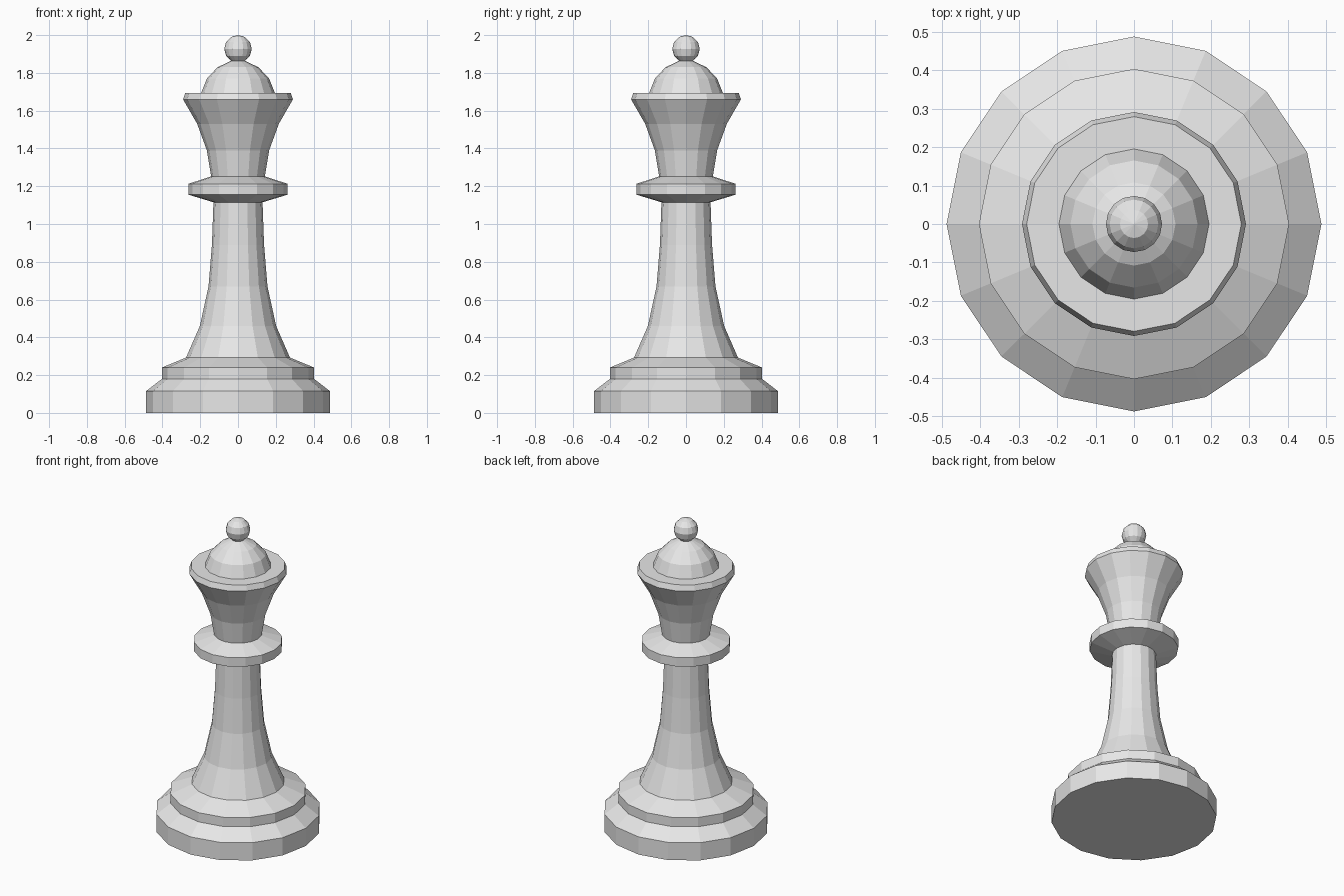
import bpy
import bmesh
from math import cos, sin, pi, radians

SIDES = 16

cube = bpy.data.objects.get("Cube")
if cube:
    bpy.data.objects.remove(cube, do_unlink=True)

# One plain grey for the whole piece
grey = bpy.data.materials.new("plain_grey")
grey.use_nodes = True
colour = (0.8, 0.8, 0.8, 1)
grey.diffuse_color = colour
grey.node_tree.nodes["Principled BSDF"].inputs["Base Color"].default_value = colour


def turned_part(name, profile):
    """Lathe a (radius, height) profile into a closed, faceted solid."""
    bm = bmesh.new()
    rings = []
    for radius, z in profile:
        if radius == 0:
            rings.append([bm.verts.new((0, 0, z))] * SIDES)
        else:
            angles = [2 * pi * i / SIDES for i in range(SIDES)]
            rings.append([bm.verts.new((radius * cos(a), radius * sin(a), z)) for a in angles])
    for low, high in zip(rings, rings[1:]):
        for i in range(SIDES):
            j = (i + 1) % SIDES
            corners = dict.fromkeys([low[i], low[j], high[j], high[i]])
            bm.faces.new(list(corners))
    for ring in (rings[0], rings[-1]):
        if ring[0] is not ring[1]:
            bm.faces.new(ring)
    bmesh.ops.recalc_face_normals(bm, faces=bm.faces)
    mesh = bpy.data.meshes.new(name)
    bm.to_mesh(mesh)
    bm.free()
    mesh.materials.append(grey)
    part = bpy.data.objects.new(name, mesh)
    bpy.context.collection.objects.link(part)
    return part


# Stepped foot
turned_part("base", [(0.487, 0), (0.487, 0.115), (0.403, 0.18),
                     (0.403, 0.24), (0.275, 0.293)])

# Flared stem
turned_part("stem", [(0.275, 0.293), (0.202, 0.46), (0.156, 0.67),
                     (0.138, 0.89), (0.13, 1.115)])

# Bevelled ring around the neck
turned_part("collar", [(0.13, 1.115), (0.262, 1.155), (0.262, 1.213), (0.142, 1.252)])

# Flaring head with a thin rim
turned_part("head", [(0.142, 1.252), (0.165, 1.39), (0.216, 1.53),
                     (0.291, 1.66), (0.279, 1.694)])

# Domed cap
turned_part("dome", [(0.195, 1.694), (0.165, 1.77), (0.108, 1.83), (0.037, 1.864)])

# Ball finial
BALL_RADIUS, BALL_HEIGHT = 0.073, 1.927
ball_profile = [(BALL_RADIUS * cos(radians(t)), BALL_HEIGHT + BALL_RADIUS * sin(radians(t)))
                for t in range(-60, 90, 30)]
turned_part("ball", ball_profile + [(0, BALL_HEIGHT + BALL_RADIUS)])
